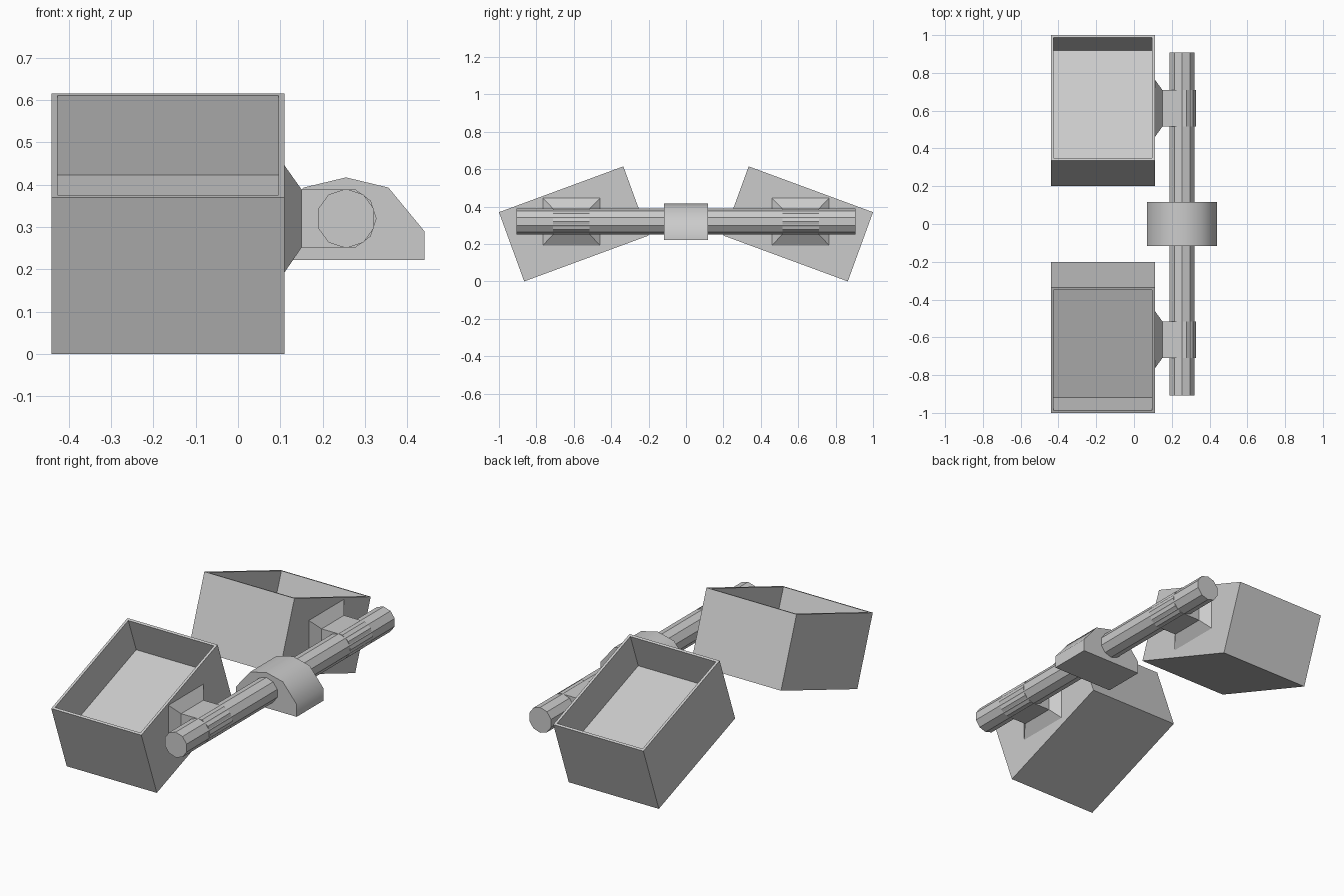
import bpy, bmesh
from math import sin, cos, pi
from mathutils import Vector

if "Cube" in bpy.data.objects:
    bpy.data.objects.remove(bpy.data.objects["Cube"])

AX, AZ = 0.255, 0.32   # bar axis


def finish(name, bm, mirror=False):
    bmesh.ops.recalc_face_normals(bm, faces=bm.faces)
    me = bpy.data.meshes.new(name)
    bm.to_mesh(me)
    bm.free()
    ob = bpy.data.objects.new(name, me)
    bpy.context.collection.objects.link(ob)
    if mirror:
        m = ob.modifiers.new("mirror", 'MIRROR')
        m.use_axis = (False, True, False)
        m.use_clip = False
        m.use_mirror_merge = False
    return ob


def loft(rings):
    """Closed solid through a list of equal-sized point rings."""
    bm = bmesh.new()
    vs = [[bm.verts.new(p) for p in r] for r in rings]
    n = len(vs[0])
    for a, b in zip(vs, vs[1:]):
        for i in range(n):
            j = (i + 1) % n
            bm.faces.new((a[i], a[j], b[j], b[i]))
    bm.faces.new(vs[0])
    bm.faces.new(vs[-1])
    bmesh.ops.recalc_face_normals(bm, faces=bm.faces)
    return bm


def extrude_y(profile, y0, y1):
    return loft([[(x, y, z) for x, z in profile] for y in (y0, y1)])


def rect_x(x, y0, y1, z0, z1):
    return [(x, y0, z0), (x, y1, z0), (x, y1, z1), (x, y0, z1)]


# Tilted open trays, hollowed from the top face
side = [(-1.0, 0.37), (-0.335, 0.615), (-0.2, 0.245), (-0.865, 0.0)]
bm = loft([[(x, y, z) for y, z in side] for x in (-0.44, 0.11)])
bm.normal_update()
top_dir = Vector((0, -0.345, 0.938))
top = max(bm.faces, key=lambda f: f.normal.dot(top_dir))
bmesh.ops.inset_region(bm, faces=[top], thickness=0.02)
normal = top.normal.copy()
floor = bmesh.ops.extrude_discrete_faces(bm, faces=[top])["faces"][0]
bmesh.ops.translate(bm, verts=floor.verts, vec=normal * -0.2)
finish("tray", bm, mirror=True)

# Ten-sided cross bar
bar = [(AX + 0.07 * sin(i * pi / 5), AZ + 0.07 * cos(i * pi / 5)) for i in range(10)]
finish("cross_bar", extrude_y(bar, -0.907, 0.907))

# Collars gripping the bar, with a neck towards the trays
R = 0.072
clamp = [(AX + R * cos(i * pi / 5), AZ + R * sin(i * pi / 5)) for i in range(-2, 3)]
h = R * sin(2 * pi / 5)
clamp += [(0.15, AZ + h), (0.15, AZ - h)]
finish("bar_collar", extrude_y(clamp, -0.71, -0.515), mirror=True)

# Flared mounting plates between neck and tray
finish("mount_plate", loft([rect_x(0.11, -0.765, -0.46, 0.193, 0.445),
                            rect_x(0.15, -0.71, -0.515, AZ - h, AZ + h)]), mirror=True)

# Rounded saddle block in the middle
half = [(0.185, 0.222), (0.185, 0.29), (0.1, 0.393)]
saddle = [(AX + x, z) for x, z in half] + [(AX, 0.417)] + [(AX - x, z) for x, z in reversed(half)]
ob = finish("centre_saddle", extrude_y(saddle, -0.117, 0.117))
bpy.context.view_layer.objects.active = ob
ob.select_set(True)
bpy.ops.object.shade_smooth_by_angle(angle=pi / 4)
